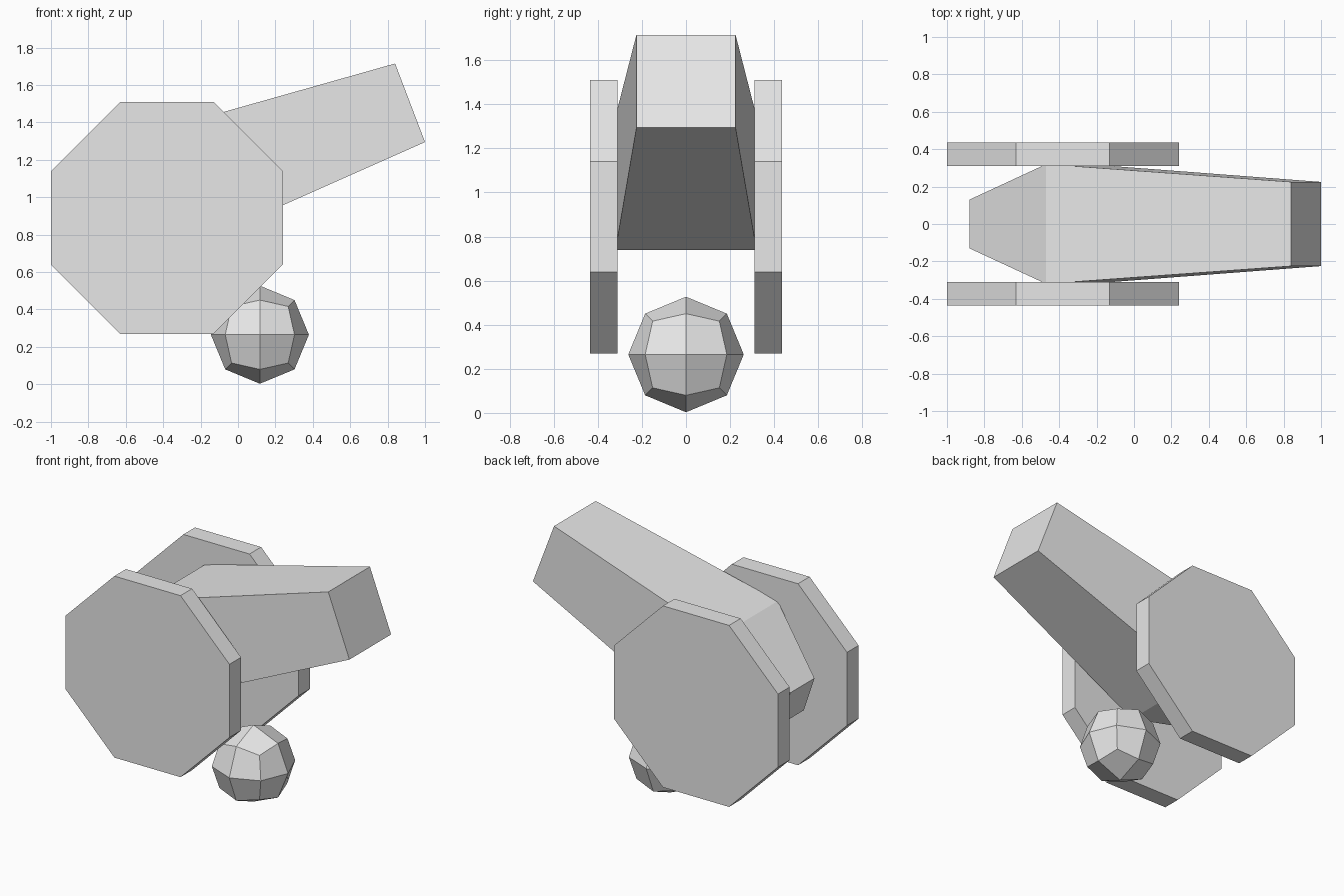
import bpy, bmesh
from mathutils import Vector

if "Cube" in bpy.data.objects:
    bpy.data.objects.remove(bpy.data.objects["Cube"])

grey = bpy.data.materials.new("plain_grey")
grey.diffuse_color = (0.8, 0.8, 0.8, 1)
grey.use_nodes = True
grey.node_tree.nodes["Principled BSDF"].inputs["Base Color"].default_value = grey.diffuse_color


def finish(name, bm):
    """Turn a bmesh into a flat-shaded object."""
    bmesh.ops.recalc_face_normals(bm, faces=bm.faces)
    mesh = bpy.data.meshes.new(name)
    bm.to_mesh(mesh)
    bm.free()
    mesh.materials.append(grey)
    obj = bpy.data.objects.new(name, mesh)
    bpy.context.collection.objects.link(obj)
    return obj


def loft(name, rings):
    """Skin matching rings of points and cap both ends."""
    bm = bmesh.new()
    rings = [[bm.verts.new(p) for p in ring] for ring in rings]
    n = len(rings[0])
    for a, b in zip(rings, rings[1:]):
        for i in range(n):
            j = (i + 1) % n
            bm.faces.new((a[i], a[j], b[j], b[i]))
    bm.faces.new(rings[0])
    bm.faces.new(rings[-1])
    return finish(name, bm)


# Barrel: rectangular sections (half width, top x/z, bottom x/z)
sections = [
    (0.13, (-0.88, 1.00), (-0.80, 0.76)),
    (0.32, (-0.47, 1.345), (-0.25, 0.74)),
    (0.225, (0.84, 1.715), (1.00, 1.295)),
]
loft("barrel", [[(t[0], -w, t[1]), (t[0], w, t[1]), (b[0], w, b[1]), (b[0], -w, b[1])]
                for w, t, b in sections])

# Octagonal wheels on both sides
R, F, CX, CZ = 0.62, 0.25, -0.38, 0.89
octagon = [(R, F), (F, R), (-F, R), (-R, F), (-R, -F), (-F, -R), (F, -R), (R, -F)]
for side, name in ((-1, "front_wheel"), (1, "back_wheel")):
    loft(name, [[(CX + x, side * y, CZ + z) for x, z in octagon] for y in (0.31, 0.435)])

# Cannonball: subdivided cube pushed out to a sphere
bm = bmesh.new()
bmesh.ops.create_cube(bm, size=2)
bmesh.ops.subdivide_edges(bm, edges=bm.edges[:], cuts=1, use_grid_fill=True)
for v in bm.verts:
    v.co = v.co.normalized() * 0.262 + Vector((0.117, 0, 0.265))
finish("cannonball", bm)
